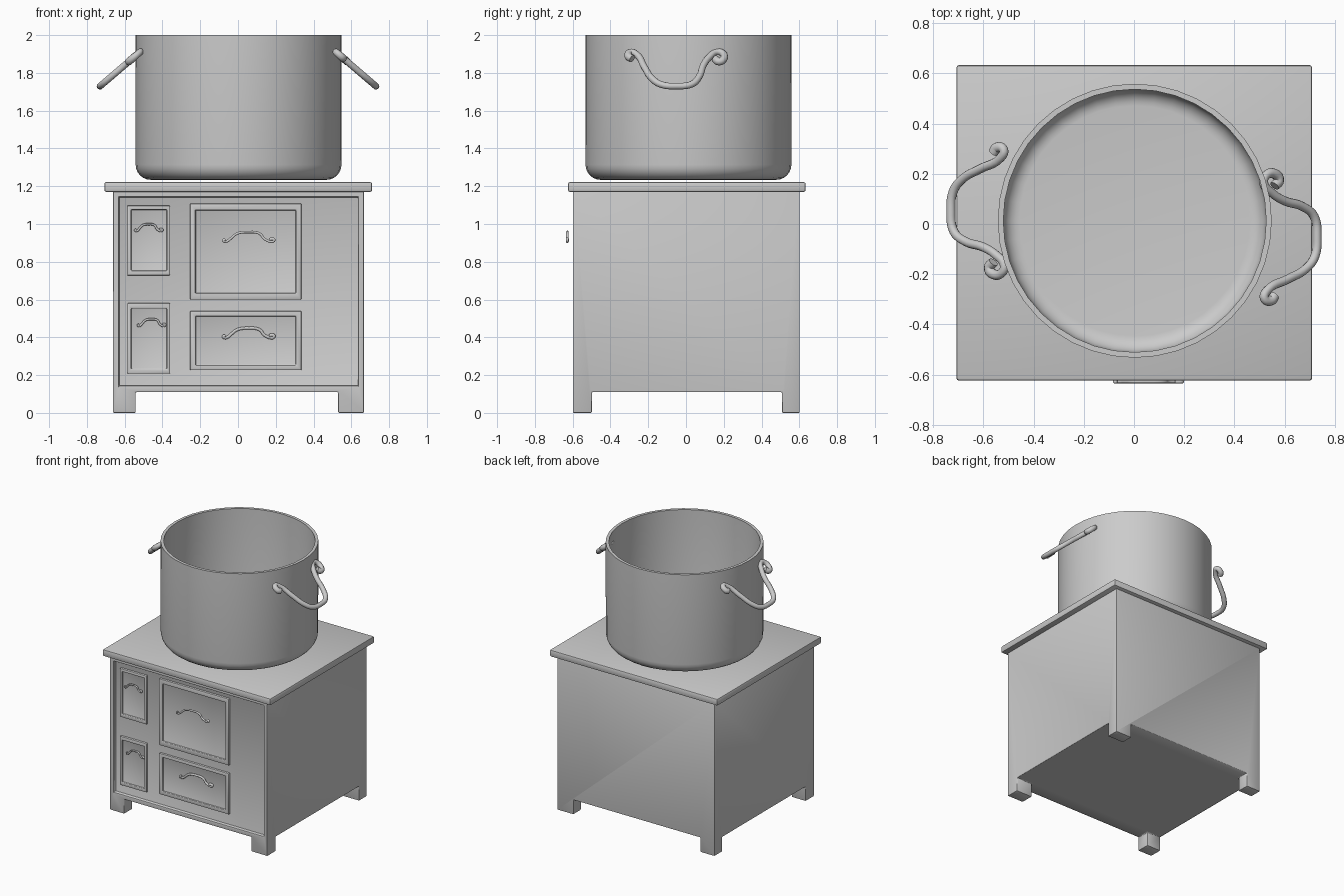
import bpy, bmesh, math

if "Cube" in bpy.data.objects:
    bpy.data.objects.remove(bpy.data.objects["Cube"])


def finish(name, bm, bevel=0.0, cutters=()):
    """Turn a bmesh into a named object, cut it, bevel it and smooth it."""
    bmesh.ops.recalc_face_normals(bm, faces=bm.faces)
    me = bpy.data.meshes.new(name)
    bm.to_mesh(me)
    bm.free()
    ob = bpy.data.objects.new(name, me)
    bpy.context.collection.objects.link(ob)
    bpy.ops.object.select_all(action='DESELECT')
    bpy.context.view_layer.objects.active = ob
    ob.select_set(True)
    for c in cutters:
        m = ob.modifiers.new("cut", 'BOOLEAN')
        m.operation, m.solver, m.object = 'DIFFERENCE', 'EXACT', c
        bpy.ops.object.modifier_apply(modifier=m.name)
        bpy.data.objects.remove(c)
    if bevel:
        m = ob.modifiers.new("bevel", 'BEVEL')
        m.width, m.segments, m.limit_method = bevel, 2, 'ANGLE'
        bpy.ops.object.modifier_apply(modifier=m.name)
    bpy.ops.object.shade_smooth_by_angle(angle=math.radians(35))
    return ob


def ring_solid(name, rings, bevel=0.0, cutters=()):
    """Skin rectangles given as (x0, x1, z0, z1, y), capped at both ends."""
    bm = bmesh.new()
    loops = [[bm.verts.new(p) for p in ((a, y, c), (b, y, c), (b, y, d), (a, y, d))]
             for a, b, c, d, y in rings]
    for p, q in zip(loops, loops[1:]):
        for i in range(4):
            j = (i + 1) % 4
            bm.faces.new((p[i], p[j], q[j], q[i]))
    bm.faces.new(loops[0])
    bm.faces.new(loops[-1])
    return finish(name, bm, bevel, cutters)


def box(name, x0, x1, y0, y1, z0, z1, bevel=0.0):
    return ring_solid(name, [(x0, x1, z0, z1, y1), (x0, x1, z0, z1, y0)], bevel)


def framed(name, outer, inner, back, front, panel, bevel, cutters=()):
    """Box with a sunken front panel inside a raised border."""
    return ring_solid(name, [(*outer, back), (*outer, front), (*inner, front), (*inner, panel)],
                      bevel, cutters)


def tube(name, pts, radius):
    cu = bpy.data.curves.new(name, 'CURVE')
    cu.dimensions = '3D'
    cu.bevel_depth, cu.bevel_resolution, cu.resolution_u = radius, 3, 5
    cu.use_fill_caps = True
    sp = cu.splines.new('BEZIER')
    sp.bezier_points.add(len(pts) - 1)
    for i, (bp, p) in enumerate(zip(sp.bezier_points, pts)):
        bp.co = p
        bp.handle_left_type = bp.handle_right_type = 'AUTO'
        bp.radius = 1.15 if i < 2 or i > len(pts) - 4 else 1.0
    ob = bpy.data.objects.new(name, cu)
    bpy.context.collection.objects.link(ob)
    bpy.ops.object.select_all(action='DESELECT')
    bpy.context.view_layer.objects.active = ob
    ob.select_set(True)
    bpy.ops.object.convert(target='MESH')
    bpy.ops.object.shade_smooth_by_angle(angle=math.radians(50))


# Stove body: sunken front, with two cuts underneath that leave four feet
cuts = [box("foot_gap_front", -0.542, 0.53, -1, 1, -0.1, 0.11),
        box("foot_gap_side", -1, 1, -0.498, 0.508, -0.1, 0.11)]
for c in cuts:
    c.hide_render = True
framed("stove_body", (-0.662, 0.667, 0, 1.175), (-0.63, 0.636, 0.144, 1.143),
       0.602, -0.599, -0.575, 0.006, cuts)

# Stove top
box("stove_top", -0.708, 0.71, -0.624, 0.633, 1.17, 1.222, 0.01)

# Doors
doors = {
    "upper_small_door": ((-0.586, -0.36, 0.727, 1.098), (-0.566, -0.376, 0.753, 1.076)),
    "lower_small_door": ((-0.586, -0.36, 0.208, 0.581), (-0.566, -0.376, 0.232, 0.553)),
    "oven_door": ((-0.254, 0.336, 0.60, 1.108), (-0.225, 0.307, 0.634, 1.074)),
    "drawer_door": ((-0.254, 0.336, 0.226, 0.539), (-0.225, 0.307, 0.253, 0.512)),
}
for name, (outer, inner) in doors.items():
    framed(name, outer, inner, -0.56, -0.591, -0.577, 0.005)

# Shared scrolled handle outline (along, up)
scroll = [(-0.285, 1.875), (-0.305, 1.887), (-0.295, 1.91), (-0.265, 1.90), (-0.22, 1.83),
          (-0.18, 1.77), (-0.13, 1.738), (-0.05, 1.73), (0.03, 1.74), (0.07, 1.78),
          (0.092, 1.84), (0.125, 1.885), (0.165, 1.912), (0.195, 1.903), (0.2, 1.875),
          (0.175, 1.86), (0.152, 1.875)]

# Door handles: outline turned over and scaled
for name, x, y, z, sx, sz, r in (
        ("upper_small_handle", -0.4725, -0.589, 0.963, 0.283, 0.20, 0.006),
        ("lower_small_handle", -0.4575, -0.585, 0.460, 0.283, 0.20, 0.006),
        ("oven_handle", 0.057, -0.628, 0.907, 0.53, 0.28, 0.007),
        ("drawer_handle", 0.057, -0.583, 0.398, 0.53, 0.28, 0.008)):
    tube(name, [(x + (s + 0.0525) * sx, y, z + (1.91 - t) * sz) for s, t in scroll], r)

# Pot handles: outline tilted outwards, second one turned half way round
for name, k in (("right_pot_handle", 1), ("left_pot_handle", -1)):
    tube(name, [(k * (0.525 + (1.905 - t) * 1.17), k * s, t) for s, t in scroll], 0.018)


# Pot: revolved wall section with rounded bottom, outside then inside
def corner(r, z, rad, a0, a1, n=6):
    return [(r + rad * math.cos(a), z + rad * math.sin(a))
            for a in (math.radians(a0 + (a1 - a0) * i / n) for i in range(n + 1))]


profile = [(0, 1.234)] + corner(0.465, 1.314, 0.08, -90, 0) + [(0.546, 2.0), (0.524, 2.0)]
profile += corner(0.459, 1.319, 0.065, 0, -90) + [(0, 1.254)]
bm = bmesh.new()
vs = [bm.verts.new((0.003 + r, 0.013, z)) for r, z in profile]
es = [bm.edges.new(p) for p in zip(vs, vs[1:])]
bmesh.ops.spin(bm, geom=vs + es, cent=(0.003, 0.013, 0), axis=(0, 0, 1),
               angle=2 * math.pi, steps=40)
bmesh.ops.remove_doubles(bm, verts=bm.verts, dist=1e-4)
finish("pot", bm)
